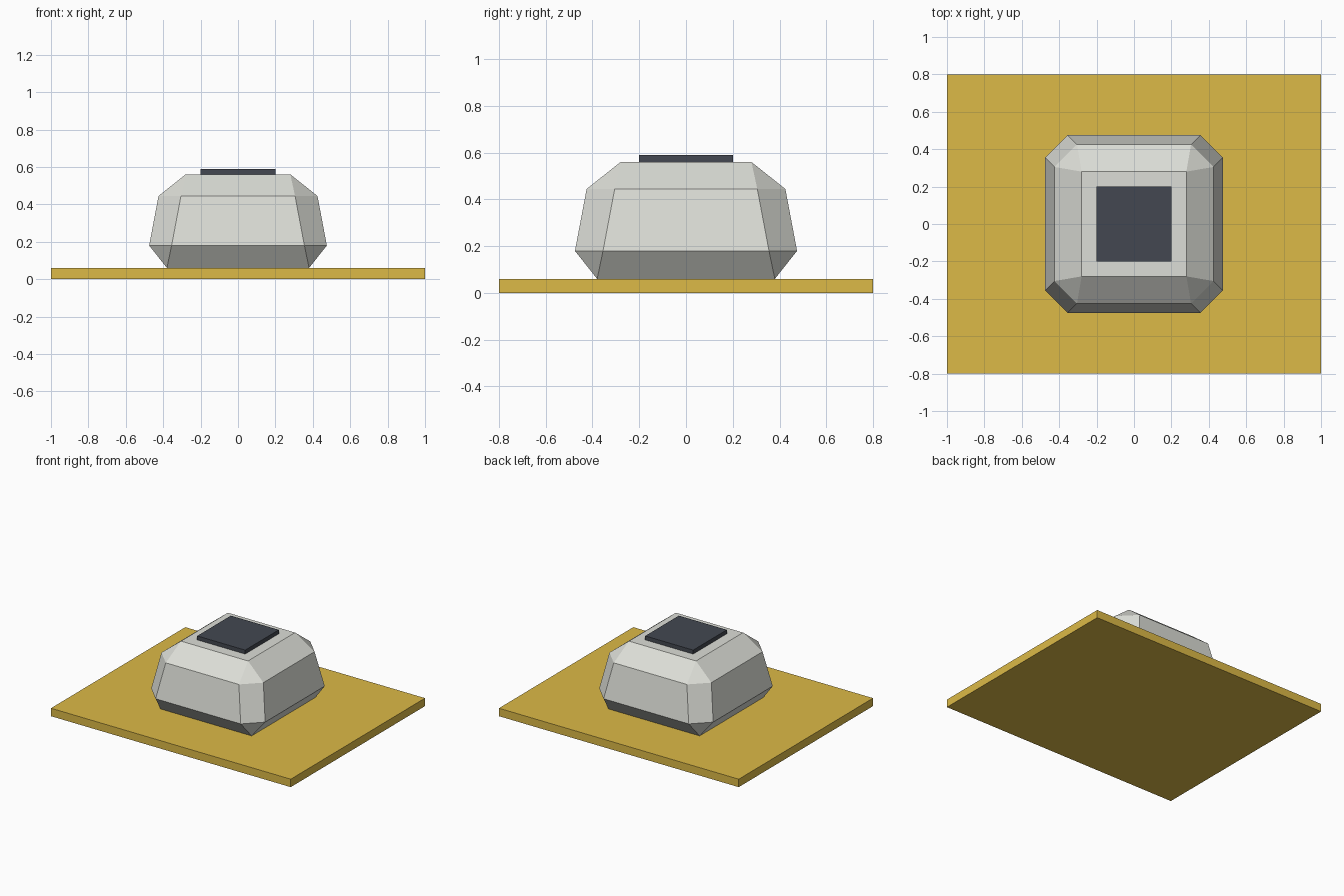
import bpy
import bmesh

cube = bpy.data.objects.get("Cube")
if cube:
    bpy.data.objects.remove(cube, do_unlink=True)


def material(name, color):
    mat = bpy.data.materials.new(name)
    mat.use_nodes = True
    mat.diffuse_color = (*color, 1)
    bsdf = next(n for n in mat.node_tree.nodes if n.type == 'BSDF_PRINCIPLED')
    bsdf.inputs["Base Color"].default_value = (*color, 1)
    return mat


def finish(bm, name, mat):
    bmesh.ops.recalc_face_normals(bm, faces=bm.faces)
    mesh = bpy.data.meshes.new(name)
    bm.to_mesh(mesh)
    bm.free()
    mesh.materials.append(mat)
    obj = bpy.data.objects.new(name, mesh)
    bpy.context.collection.objects.link(obj)
    return obj


def slab(name, width, depth, bottom, top, mat):
    bm = bmesh.new()
    bmesh.ops.create_cube(bm, size=1)
    bmesh.ops.scale(bm, vec=(width, depth, top - bottom), verts=bm.verts)
    bmesh.ops.translate(bm, vec=(0, 0, (top + bottom) / 2), verts=bm.verts)
    return finish(bm, name, mat)


def ring(bm, half, cut, z):
    """Square ring with clipped corners, counter-clockwise."""
    f = half - cut
    corners = [(half, -f), (half, f), (f, half), (-f, half),
               (-half, f), (-half, -f), (-f, -half), (f, -half)]
    return [bm.verts.new((x, y, z)) for x, y in corners]


def faceted_body(name, sections, mat):
    bm = bmesh.new()
    rings = [ring(bm, *s) for s in sections]
    for low, high in zip(rings, rings[1:]):
        for i in range(len(low)):
            j = (i + 1) % len(low)
            bm.faces.new((low[i], low[j], high[j], high[i]))
    bm.faces.new(rings[0][::-1])
    bm.faces.new(rings[-1])
    # uncut rings collapse to squares, leaving triangular corner facets
    bmesh.ops.remove_doubles(bm, verts=bm.verts, dist=0.0001)
    return finish(bm, name, mat)


gold = material("ochre gold", (0.72, 0.49, 0.063))
pale = material("pale grey", (0.72, 0.73, 0.68))
dark = material("dark slate", (0.056, 0.064, 0.082))

# Ground plate
slab("base_plate", 2, 1.6, 0, 0.06, gold)

# Faceted body: half width, corner cut, height
faceted_body("faceted_body", [(0.38, 0, 0.06), (0.475, 0.12, 0.18),
                              (0.425, 0.12, 0.445), (0.28, 0, 0.56)], pale)

# Cap on the flat top
slab("top_pad", 0.4, 0.4, 0.56, 0.59, dark)
